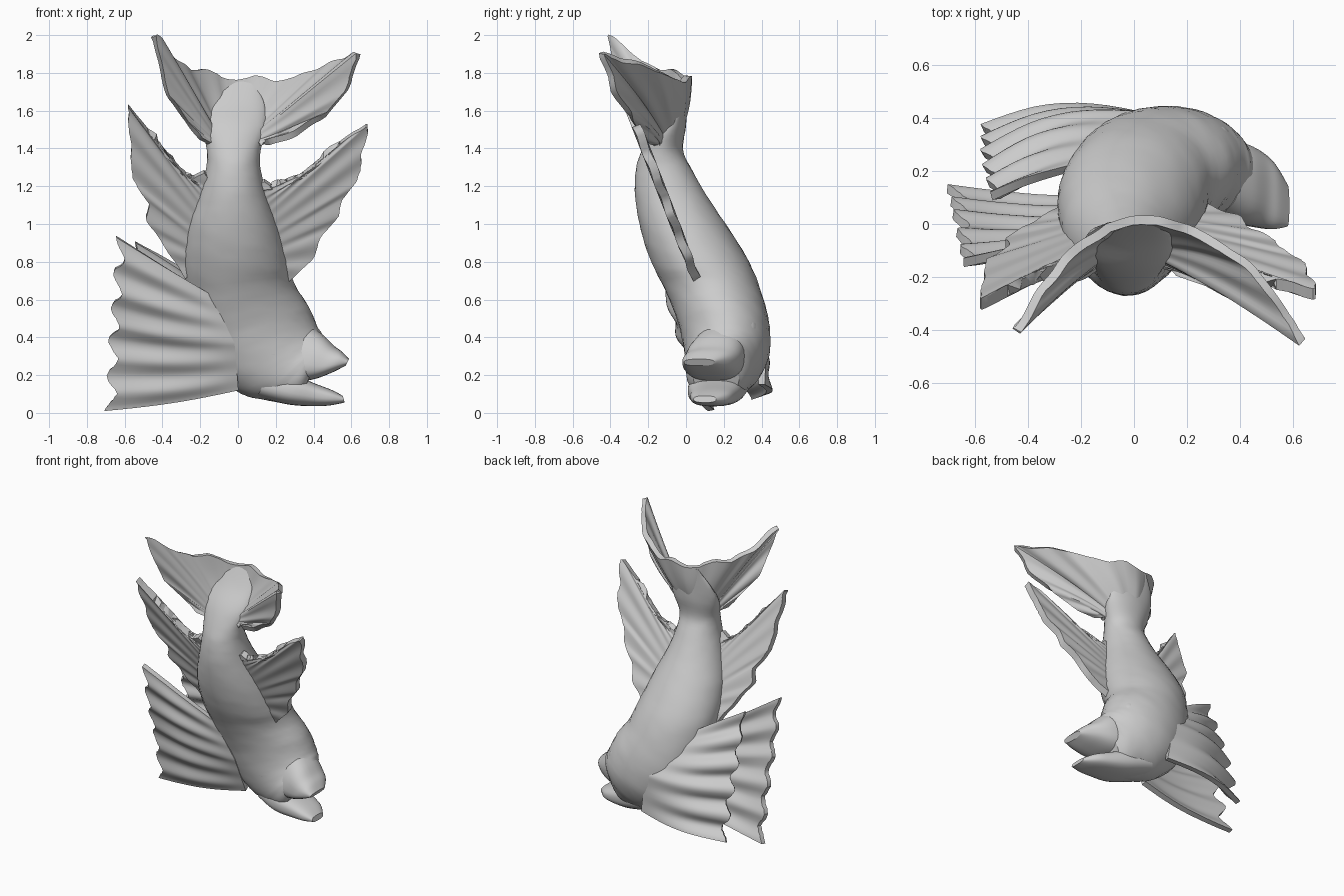
import bpy, bmesh, math, random
from mathutils import Vector
random.seed(4)


def finish(name, bm, angle=28):
    bmesh.ops.recalc_face_normals(bm, faces=bm.faces)
    me = bpy.data.meshes.new(name)
    bm.to_mesh(me)
    bm.free()
    ob = bpy.data.objects.new(name, me)
    bpy.context.collection.objects.link(ob)
    bpy.ops.object.select_all(action='DESELECT')
    ob.select_set(True)
    bpy.context.view_layer.objects.active = ob
    bpy.ops.object.shade_smooth_by_angle(angle=math.radians(angle))
    return ob


def catmull(a, b, c, d, t):
    return [0.5 * (2 * q + (r - p) * t + (2 * p - 5 * q + 4 * r - s) * t * t
                   + (3 * q - p - 3 * r + s) * t ** 3) for p, q, r, s in zip(a, b, c, d)]


def loft(name, rings, steps=5, segs=36, rough=0.0, power=1.0):
    """Each ring: left x, left z, right x, right z, front y, back y."""
    dense = []
    n = len(rings)
    for i in range(n - 1):
        quad = (rings[max(i - 1, 0)], rings[i], rings[i + 1], rings[min(i + 2, n - 1)])
        dense += [catmull(*quad, k / steps) for k in range(steps)]
    dense.append(rings[-1])
    bm = bmesh.new()
    loops = []
    for ax, az, bx, bz, yf, yb in dense:
        loop = []
        for k in range(segs):
            a = 2 * math.pi * (k + 0.5) / segs
            r = 1 + random.uniform(-rough, rough)
            c, s = [math.copysign(abs(f(a)) ** power, f(a)) * r for f in (math.cos, math.sin)]
            loop.append(bm.verts.new(((ax + bx) / 2 + c * (bx - ax) / 2,
                                      (yf + yb) / 2 + s * (yb - yf) / 2,
                                      (az + bz) / 2 + c * (bz - az) / 2)))
        loops.append(loop)
    for p, q in zip(loops, loops[1:]):
        for k in range(segs):
            m = (k + 1) % segs
            bm.faces.new((p[k], p[m], q[m], q[k]))
    bm.faces.new(loops[0])
    bm.faces.new(loops[-1])
    return finish(name, bm)


def along(pts, u):
    """Point at fraction u of a polyline's length."""
    pts = [Vector(p) for p in pts]
    lens = [(b - a).length for a, b in zip(pts, pts[1:])]
    d = u * sum(lens)
    for a, b, l in zip(pts, pts[1:], lens):
        if d <= l:
            return a.lerp(b, d / l)
        d -= l
    return pts[-1]


def fin(name, root, edge, ribs, bulge=(0, 0, 0), amp=0.018, scallop=0.06, thick=0.035, nu=64, nv=12):
    """Ribbed fan stretched from a root line to an outer edge line."""
    bm = bmesh.new()
    grid = []
    for i in range(nu + 1):
        u = i / nu
        wave = math.cos(2 * math.pi * ribs * u)
        reach = 1 - scallop * (0.5 - 0.5 * wave) - random.uniform(0, 0.012)
        a, b = along(root, u), along(edge, u)
        bow = Vector(bulge) * min(1, 0.15 + 2 * u)
        grid.append([bm.verts.new(a.lerp(b, reach * j / nv) + bow * math.sin(math.pi * j / nv))
                     for j in range(nv + 1)])
    for p, q in zip(grid, grid[1:]):
        for j in range(nv):
            bm.faces.new((p[j], q[j], q[j + 1], p[j + 1]))
    bm.normal_update()
    # ribs, then give the sheet thickness on both sides
    offs = []
    for i, row in enumerate(grid):
        w = math.cos(2 * math.pi * ribs * i / nu)
        offs += [(v, v.normal.copy(), amp * w * min(1, 1.5 * j / nv)) for j, v in enumerate(row)]
    back = {}
    for v, nrm, w in offs:
        back[v] = bm.verts.new(v.co + nrm * (w - thick / 2))
        v.co += nrm * (w + thick / 2)
    for f in list(bm.faces):
        bm.faces.new([back[v] for v in reversed(f.verts)])
    rim = [r[0] for r in grid] + grid[-1][1:] + [r[-1] for r in grid[-2::-1]] + grid[0][-2:0:-1]
    for a, b in zip(rim, rim[1:] + rim[:1]):
        bm.faces.new((a, b, back[b], back[a]))
    return finish(name, bm, 35)


def ball(name, loc, size, rot=(0, 0, 0)):
    bpy.ops.mesh.primitive_uv_sphere_add(segments=20, ring_count=12, radius=1, location=loc, rotation=rot)
    ob = bpy.context.object
    ob.name = name
    ob.scale = size
    bpy.ops.object.shade_smooth()


# body and head, from tail root down to the back of the mouth
loft("body", [
    (-0.10, 1.76, 0.09, 1.76, 0.00, 0.01),
    (-0.17, 1.64, 0.14, 1.64, -0.075, 0.005),
    (-0.19, 1.52, 0.155, 1.52, -0.17, 0.00),
    (-0.165, 1.39, 0.12, 1.39, -0.235, -0.015),
    (-0.17, 1.29, 0.12, 1.29, -0.265, 0.03),
    (-0.21, 1.15, 0.155, 1.15, -0.27, 0.11),
    (-0.27, 0.97, 0.22, 0.97, -0.24, 0.23),
    (-0.29, 0.78, 0.27, 0.80, -0.18, 0.34),
    (-0.26, 0.58, 0.30, 0.68, -0.10, 0.40),
    (-0.21, 0.38, 0.37, 0.57, -0.04, 0.44),
    (-0.12, 0.21, 0.42, 0.46, -0.01, 0.445),
    (0.02, 0.10, 0.45, 0.41, 0.00, 0.41),
    (0.16, 0.065, 0.46, 0.38, 0.00, 0.36),
    (0.26, 0.05, 0.44, 0.34, 0.01, 0.32),
    (0.32, 0.06, 0.43, 0.30, 0.04, 0.28)], rough=0.008)

# open mouth
loft("upper_jaw", [
    (0.14, 0.17, 0.40, 0.45, 0.04, 0.33),
    (0.28, 0.165, 0.46, 0.405, 0.005, 0.315),
    (0.39, 0.175, 0.51, 0.355, -0.01, 0.285),
    (0.49, 0.21, 0.55, 0.325, -0.02, 0.235),
    (0.57, 0.25, 0.588, 0.285, -0.01, 0.15)], segs=28, power=0.75)
loft("lower_jaw", [
    (0.10, 0.085, 0.18, 0.24, 0.05, 0.34),
    (0.26, 0.045, 0.30, 0.20, 0.01, 0.31),
    (0.40, 0.035, 0.41, 0.155, 0.02, 0.27),
    (0.49, 0.04, 0.50, 0.12, 0.025, 0.23),
    (0.565, 0.055, 0.555, 0.09, 0.04, 0.16)], segs=28, power=0.75)

# eyes
ball("front_eye", (0.175, 0.025, 0.32), (0.07, 0.03, 0.05))
ball("back_eye", (0.32, 0.32, 0.44), (0.05, 0.06, 0.07), (0, 0, 0.4))

# tail fin, wrapped forward at both tips
fin("tail_fin",
    [(-0.14, -0.16, 1.42), (-0.08, -0.07, 1.42), (0.03, -0.07, 1.42), (0.10, -0.16, 1.42)],
    [(-0.20, -0.19, 1.45), (-0.26, -0.22, 1.53), (-0.38, -0.31, 1.69), (-0.455, -0.42, 2.02),
     (-0.35, -0.25, 1.88), (-0.27, -0.14, 1.82), (-0.18, -0.07, 1.83), (-0.10, -0.01, 1.78),
     (0.0, 0.01, 1.77), (0.10, 0.02, 1.79), (0.20, -0.02, 1.76), (0.33, -0.08, 1.78),
     (0.45, -0.17, 1.83), (0.54, -0.28, 1.86), (0.65, -0.45, 1.915), (0.59, -0.39, 1.72),
     (0.48, -0.31, 1.59), (0.32, -0.25, 1.49), (0.17, -0.19, 1.43)],
    12, (0, 0.02, 0), 0.006, 0.02, 0.035, 96)

# side fins
def side_y(z):
    return 0.05 - 0.39 * (z - 0.72)

def side_fin(name, root, edge):
    fin(name, [(x, side_y(z), z) for x, z in root], [(x, side_y(z), z) for x, z in edge],
        9, (0, 0, 0), 0.004, 0.025, 0.045, 80)

side_fin("right_side_fin", [(0.18, 0.76), (0.08, 1.20)],
         [(0.27, 0.70), (0.40, 0.82), (0.45, 0.95), (0.55, 1.06), (0.55, 1.13), (0.64, 1.24),
          (0.70, 1.54), (0.55, 1.44), (0.38, 1.27), (0.27, 1.24), (0.20, 1.19), (0.14, 1.23)])
side_fin("left_side_fin", [(-0.20, 0.76), (-0.12, 1.20)],
         [(-0.28, 0.72), (-0.40, 0.90), (-0.49, 1.03), (-0.48, 1.12), (-0.57, 1.26), (-0.57, 1.36),
          (-0.58, 1.50), (-0.595, 1.645), (-0.48, 1.50), (-0.38, 1.36), (-0.30, 1.27), (-0.24, 1.25),
          (-0.18, 1.28)])

# large lower fans
fin("front_lower_fan",
    [(-0.15, -0.04, 0.63), (-0.02, 0.01, 0.37), (0.00, 0.10, 0.125)],
    [(-0.645, -0.16, 0.93), (-0.67, -0.08, 0.64), (-0.69, 0.02, 0.40), (-0.71, 0.12, 0.01)],
    5, (0, -0.025, -0.015), 0.014, 0.09, 0.035)
fin("back_lower_fan",
    [(-0.20, 0.22, 0.70), (0.02, 0.41, 0.42), (0.06, 0.40, 0.15)],
    [(-0.54, 0.09, 0.90), (-0.56, 0.18, 0.62), (-0.57, 0.27, 0.36), (-0.57, 0.35, 0.07)],
    5, (-0.01, 0.055, 0), 0.015, 0.08, 0.035)
